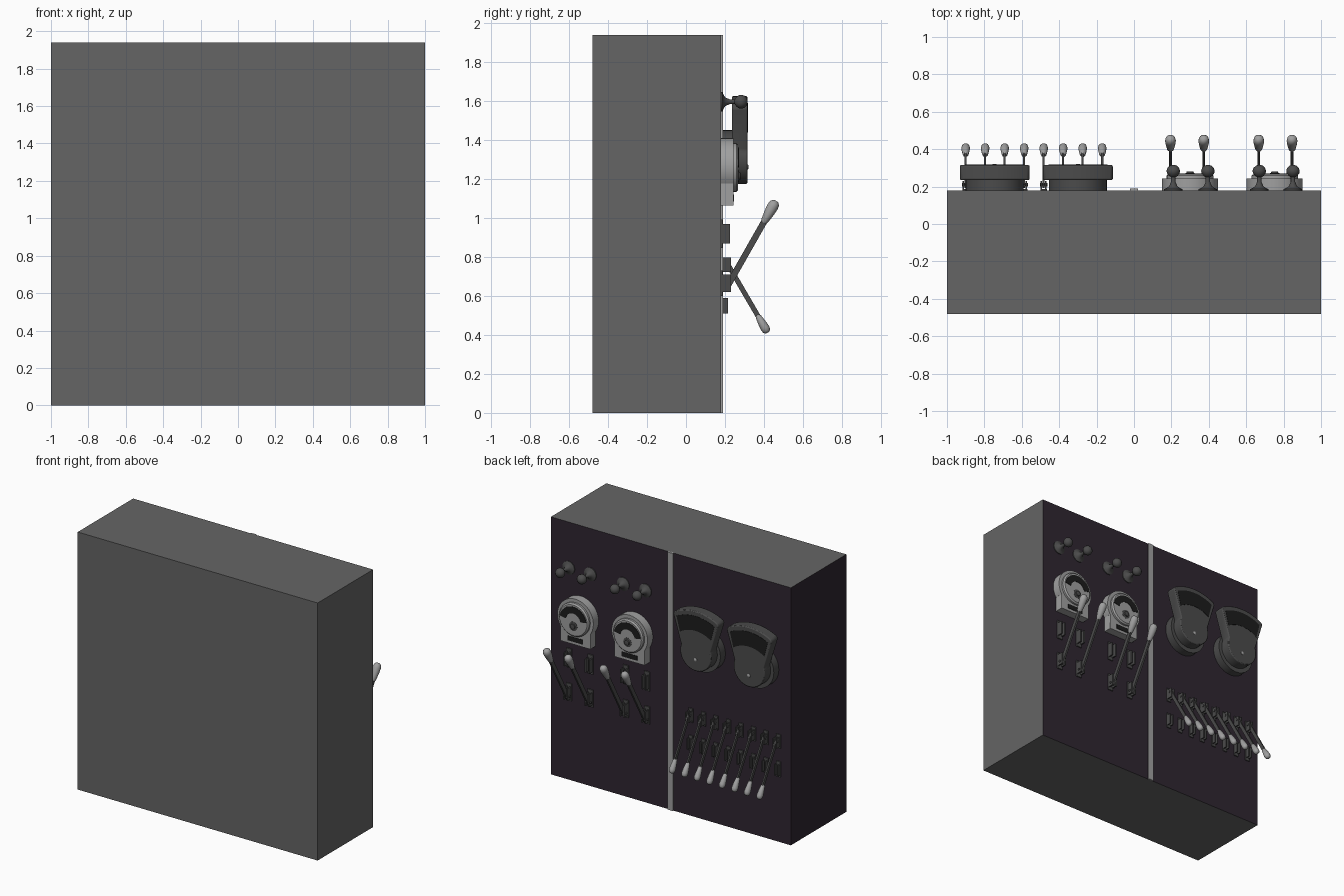
import bpy, bmesh
from math import sin, cos, pi, radians
from mathutils import Matrix, Vector

if "Cube" in bpy.data.objects:
    bpy.data.objects.remove(bpy.data.objects["Cube"])

Y = 0.18  # panel surface


def material(name, c):
    m = bpy.data.materials.new(name)
    m.diffuse_color = (*c, 1)
    m.use_nodes = True
    m.node_tree.nodes["Principled BSDF"].inputs["Base Color"].default_value = m.diffuse_color
    return m


PURPLE = material("panel_purple", (0.028, 0.019, 0.03))
GREY = material("cabinet_grey", (0.13, 0.13, 0.13))
DARK = material("dark_metal", (0.07, 0.07, 0.07))
LIGHT = material("light_metal", (0.35, 0.35, 0.35))
BLACK = material("dial_black", (0.012, 0.012, 0.012))


def finish(bm, name, mat, smooth=True, bevel=0):
    bmesh.ops.recalc_face_normals(bm, faces=bm.faces[:])
    me = bpy.data.meshes.new(name)
    bm.to_mesh(me)
    bm.free()
    me.materials.append(mat)
    ob = bpy.data.objects.new(name, me)
    bpy.context.collection.objects.link(ob)
    if bevel:
        b = ob.modifiers.new("bevel", 'BEVEL')
        b.width, b.segments, b.limit_method = bevel, 2, 'ANGLE'
    if smooth:
        bpy.ops.object.select_all(action='DESELECT')
        ob.select_set(True)
        bpy.context.view_layer.objects.active = ob
        bpy.ops.object.shade_smooth_by_angle(angle=radians(35))
    return ob


def add_box(bm, x0, x1, y0, y1, z0, z1):
    m = Matrix.Translation(((x0 + x1) / 2, (y0 + y1) / 2, (z0 + z1) / 2)) @ \
        Matrix.Diagonal((x1 - x0, y1 - y0, z1 - z0, 1))
    bmesh.ops.create_cube(bm, size=1, matrix=m)


def add_prism(bm, pts, y0, y1):
    f = bm.faces.new([bm.verts.new((x, y0, z)) for x, z in pts])
    r = bmesh.ops.extrude_face_region(bm, geom=[f])
    vs = [v for v in r['geom'] if isinstance(v, bmesh.types.BMVert)]
    bmesh.ops.translate(bm, verts=vs, vec=(0, y1 - y0, 0))


def add_lathe(bm, profile, mat, n=20):
    rings = [[bm.verts.new(mat @ Vector((r * cos(2 * pi * i / n), r * sin(2 * pi * i / n), h)))
              for i in range(n)] for r, h in profile]
    for a, b in zip(rings, rings[1:]):
        for i in range(n):
            bm.faces.new((a[i], a[(i + 1) % n], b[(i + 1) % n], b[i]))
    bm.faces.new(rings[0])
    bm.faces.new(rings[-1])


def outward(x, y, z):
    return Matrix.Translation((x, y, z)) @ Matrix.Rotation(-pi / 2, 4, 'X')


def arc(cx, cz, r, a0, a1, n=16):
    return [(cx + r * cos(radians(a0 + (a1 - a0) * i / n)),
             cz + r * sin(radians(a0 + (a1 - a0) * i / n))) for i in range(n + 1)]


# cabinet with coloured control face and one coloured end
bm = bmesh.new()
add_box(bm, -1, 1, -0.48, Y, 0, 1.94)
cab = finish(bm, "cabinet", GREY, False)
cab.data.materials.append(PURPLE)
for p in cab.data.polygons:
    if p.normal.y > 0.5 or p.normal.x < -0.5:
        p.material_index = 1

# strip between the two panels
bm = bmesh.new()
add_box(bm, -0.022, 0.022, Y - 0.01, Y + 0.009, 0, 1.94)
finish(bm, "divider_strip", LIGHT, False)


def lever_switch(name, x, pivot_z, clip_z, tilt, length, s):
    py = Y + 0.03
    # pivot bracket and contact clip: plate with two cheeks each
    bm = bmesh.new()
    for z, h, d in ((pivot_z + (0.02 if tilt < 90 else -0.01), 0.13 * s, 0.05), (clip_z, 0.145 * s, 0.045 * s)):
        add_box(bm, x - 0.022 * s, x + 0.022 * s, Y - 0.005, Y + 0.008, z - h / 2, z + h / 2)
        for side in (-1, 1):
            cx = x + side * 0.015 * s
            add_box(bm, cx - 0.005 * s, cx + 0.005 * s, Y, Y + d, z - h * 0.35, z + h * 0.35)
    add_lathe(bm, [(0.009, -0.026 * s), (0.009, 0.026 * s)],
              Matrix.Translation((x, py, pivot_z)) @ Matrix.Rotation(pi / 2, 4, 'Y'), 10)
    finish(bm, name + "_contacts", DARK)
    # flat blade
    m = Matrix.Translation((x, py, pivot_z)) @ Matrix.Rotation(-radians(tilt), 4, 'X')
    bm = bmesh.new()
    grip = length - 0.13 * s
    add_box(bm, -0.007 * s, 0.007 * s, -0.016 * s, 0.016 * s, -0.015, grip + 0.02)
    bm.transform(m)
    finish(bm, name + "_blade", DARK)
    # turned grip
    bm = bmesh.new()
    prof = [(0.013, 0), (0.019, 0.012), (0.026, 0.06), (0.029, 0.095), (0.026, 0.115), (0.016, 0.127), (0.006, 0.13)]
    add_lathe(bm, [(r * s, grip + h * s) for r, h in prof], m, 16)
    finish(bm, name + "_grip", LIGHT)


for i, x in enumerate((0.845, 0.667, 0.373, 0.195)):
    lever_switch(f"main_lever_{i + 1}", x, 0.645, 0.92, 29.6, 0.51, 1)
for i in range(8):
    lever_switch(f"local_lever_{i + 1}", -0.17 - 0.1043 * i, 0.77, 0.55, 149.7, 0.415, 0.8)

# ball toggles
for i, x in enumerate((0.85, 0.67, 0.395, 0.21)):
    bm = bmesh.new()
    add_lathe(bm, [(0.05, -0.005), (0.05, 0.006), (0.035, 0.013), (0.022, 0.022), (0.012, 0.045), (0.012, 0.07),
                   (0.024, 0.078), (0.034, 0.092), (0.036, 0.105), (0.031, 0.12), (0.018, 0.132), (0.005, 0.136)],
              outward(x, Y, 1.597))
    finish(bm, f"ball_toggle_{i + 1}", DARK)

# round meters on the left bank
for i, x in enumerate((0.752, 0.3)):
    n = f"round_meter_{i + 1}"
    z = 1.26
    bm = bmesh.new()
    foot = [(x - 0.125, 1.18), (x - 0.125, 1.065), (x + 0.125, 1.065), (x + 0.125, 1.18)]
    add_prism(bm, arc(x, z, 0.15, -33, 213, 32) + foot, Y - 0.005, Y + 0.063)
    finish(bm, n + "_body", LIGHT, bevel=0.014)
    bm = bmesh.new()
    add_lathe(bm, [(0.125, 0.055), (0.125, 0.078), (0.115, 0.088)], outward(x, Y, z), 32)
    finish(bm, n + "_face", LIGHT)
    bm = bmesh.new()
    add_prism(bm, arc(x, z - 0.01, 0.112, 10, 170) + arc(x, z - 0.01, 0.062, 170, 10), Y + 0.08, Y + 0.091)
    add_box(bm, x - 0.065, x + 0.065, Y + 0.05, Y + 0.066, 1.085, 1.12)
    finish(bm, n + "_window", BLACK)
    bm = bmesh.new()
    add_lathe(bm, [(0.034, 0.08), (0.034, 0.09), (0.02, 0.092), (0.018, 0.1), (0.008, 0.102)],
              outward(x, Y, 1.215))
    finish(bm, n + "_knob", DARK)

# fan-shaped meters on the right bank
for i, x in enumerate((-0.3, -0.745)):
    n = f"fan_meter_{i + 1}"
    zc = 1.256
    bm = bmesh.new()
    add_lathe(bm, [(0.155, -0.005), (0.155, 0.06)], outward(x, Y, 1.297), 32)
    finish(bm, n + "_base", DARK)
    bm = bmesh.new()
    add_prism(bm, arc(x, zc, 0.37, 61, 119) + [(x - 0.188, 1.562)] +
              arc(x, 1.305, 0.13, 160, 380, 28) + [(x + 0.188, 1.562)], Y + 0.055, Y + 0.135)
    finish(bm, n + "_case", DARK, bevel=0.007)
    bm = bmesh.new()
    add_prism(bm, arc(x, zc, 0.335, 62, 118) + arc(x, zc, 0.225, 125, 55), Y + 0.125, Y + 0.137)
    finish(bm, n + "_window", BLACK)
    bm = bmesh.new()
    add_lathe(bm, [(0.013, 0.13), (0.013, 0.138), (0.006, 0.142)], outward(x, Y, 1.262), 12)
    finish(bm, n + "_screw", LIGHT)
